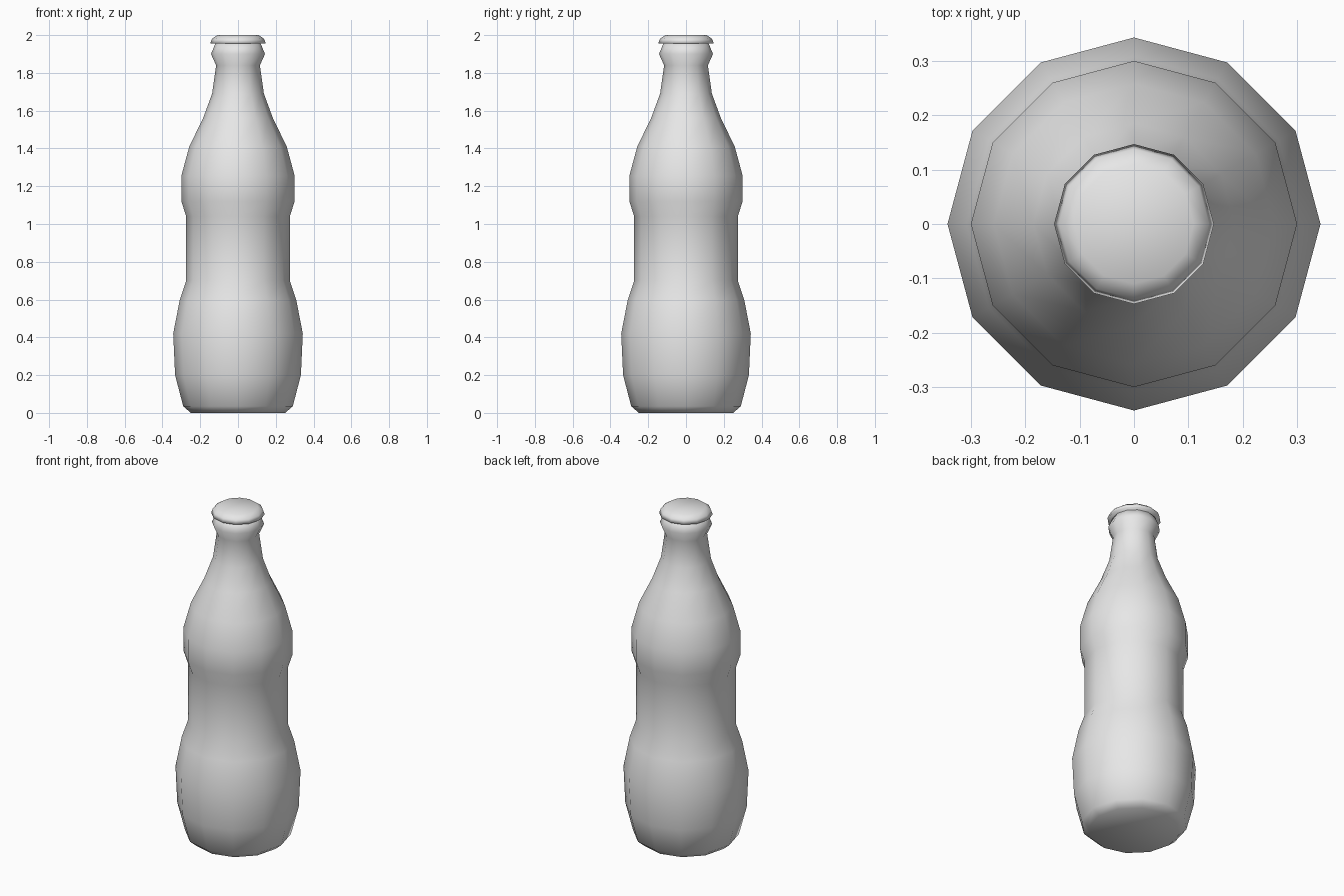
import bpy
import bmesh
from math import cos, sin, tau

cube = bpy.data.objects.get("Cube")
if cube:
    bpy.data.objects.remove(cube, do_unlink=True)

SIDES = 12

grey = bpy.data.materials.new("plain grey")
grey.use_nodes = True
grey.diffuse_color = (0.8, 0.8, 0.8, 1)
grey.node_tree.nodes["Principled BSDF"].inputs["Base Color"].default_value = (0.8, 0.8, 0.8, 1)


def lathe(name, profile):
    """Revolve (radius, height) points from bottom to top and close both ends."""
    bm = bmesh.new()
    rings = [[bm.verts.new((r * cos(tau * i / SIDES), r * sin(tau * i / SIDES), z))
              for i in range(SIDES)] for r, z in profile]
    for low, high in zip(rings, rings[1:]):
        for i in range(SIDES):
            j = (i + 1) % SIDES
            bm.faces.new((low[i], low[j], high[j], high[i]))
    bm.faces.new(rings[0][::-1])
    bm.faces.new(rings[-1])
    for face in bm.faces:
        face.smooth = True
    mesh = bpy.data.meshes.new(name)
    bm.to_mesh(mesh)
    bm.free()
    mesh.materials.append(grey)
    obj = bpy.data.objects.new(name, mesh)
    bpy.context.collection.objects.link(obj)
    return obj


# Bottle: rounded foot, belly, straight waist, shoulder, neck and lip
lathe("bottle_body", [
    (0.25, 0), (0.29, 0.035), (0.333, 0.2), (0.343, 0.42), (0.308, 0.6),
    (0.274, 0.7), (0.274, 1.04), (0.3, 1.12), (0.3, 1.255), (0.258, 1.41),
    (0.185, 1.56), (0.137, 1.69), (0.116, 1.84), (0.143, 1.9), (0.118, 1.96),
])

# Flared cap with a flat crown
lathe("bottle_cap", [
    (0.147, 1.956), (0.138, 1.98), (0.11, 2.0),
])
